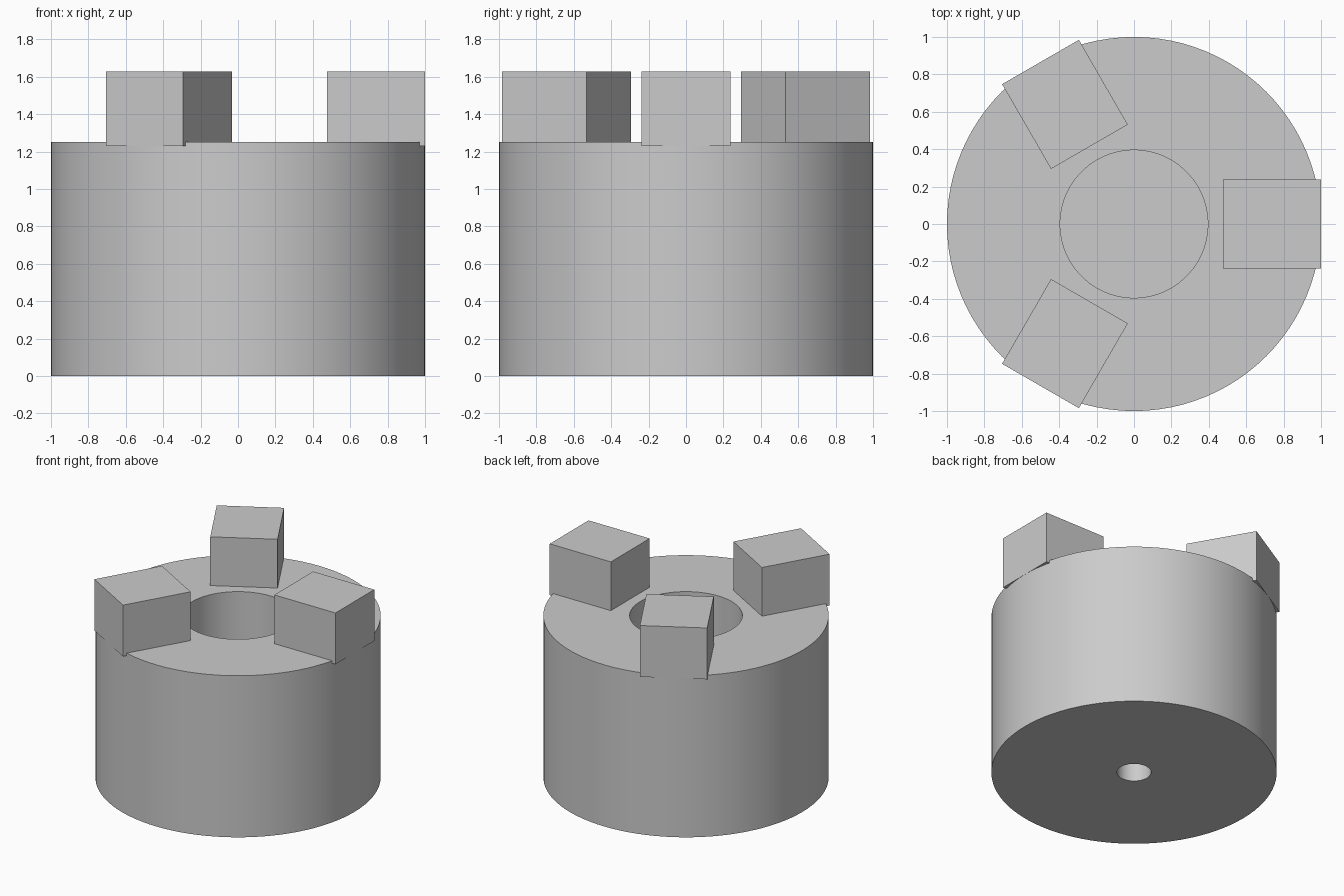
import bpy, bmesh, math
from mathutils import Matrix, Vector

cube = bpy.data.objects.get("Cube")
if cube:
    bpy.data.objects.remove(cube, do_unlink=True)

SEGMENTS = 96
steel = bpy.data.materials.new("grey_steel")
steel.use_nodes = True
colour = (0.6, 0.6, 0.6, 1)
steel.diffuse_color = colour
steel.node_tree.nodes["Principled BSDF"].inputs["Base Color"].default_value = colour


def add_object(name, bm):
    bmesh.ops.recalc_face_normals(bm, faces=bm.faces)
    mesh = bpy.data.meshes.new(name)
    bm.to_mesh(mesh)
    bm.free()
    mesh.materials.append(steel)
    obj = bpy.data.objects.new(name, mesh)
    bpy.context.collection.objects.link(obj)
    return obj


def lathe(name, profile):
    bm = bmesh.new()
    verts = [bm.verts.new((r, 0, z)) for r, z in profile]
    edges = [bm.edges.new(pair) for pair in zip(verts, verts[1:])]
    bmesh.ops.spin(bm, geom=verts + edges, cent=(0, 0, 0), axis=(0, 0, 1),
                   angle=math.tau, steps=SEGMENTS, use_duplicate=False)
    bmesh.ops.remove_doubles(bm, verts=bm.verts, dist=1e-4)
    return add_object(name, bm)


# Round body with a blind bore on top and a small shaft hole below
body = lathe("chuck_body", [
    (0, 0.35), (0.12, 0.35), (0.12, 0), (1, 0),
    (1, 1.25), (0.395, 1.25), (0.395, 0.6), (0, 0.6)])
bpy.context.view_layer.objects.active = body
body.select_set(True)
bpy.ops.object.shade_smooth_by_angle(angle=math.radians(30))

# Three block jaws spaced evenly around the bore
low, high = Vector((0.477, -0.237, 1.23)), Vector((1, 0.237, 1.627))
for i in range(3):
    bm = bmesh.new()
    place = Matrix.Translation((low + high) / 2) @ Matrix.Diagonal((*(high - low), 1))
    turn = Matrix.Rotation(i * math.tau / 3, 4, 'Z')
    bmesh.ops.create_cube(bm, size=1, matrix=turn @ place)
    add_object(f"jaw_{i + 1}", bm)
